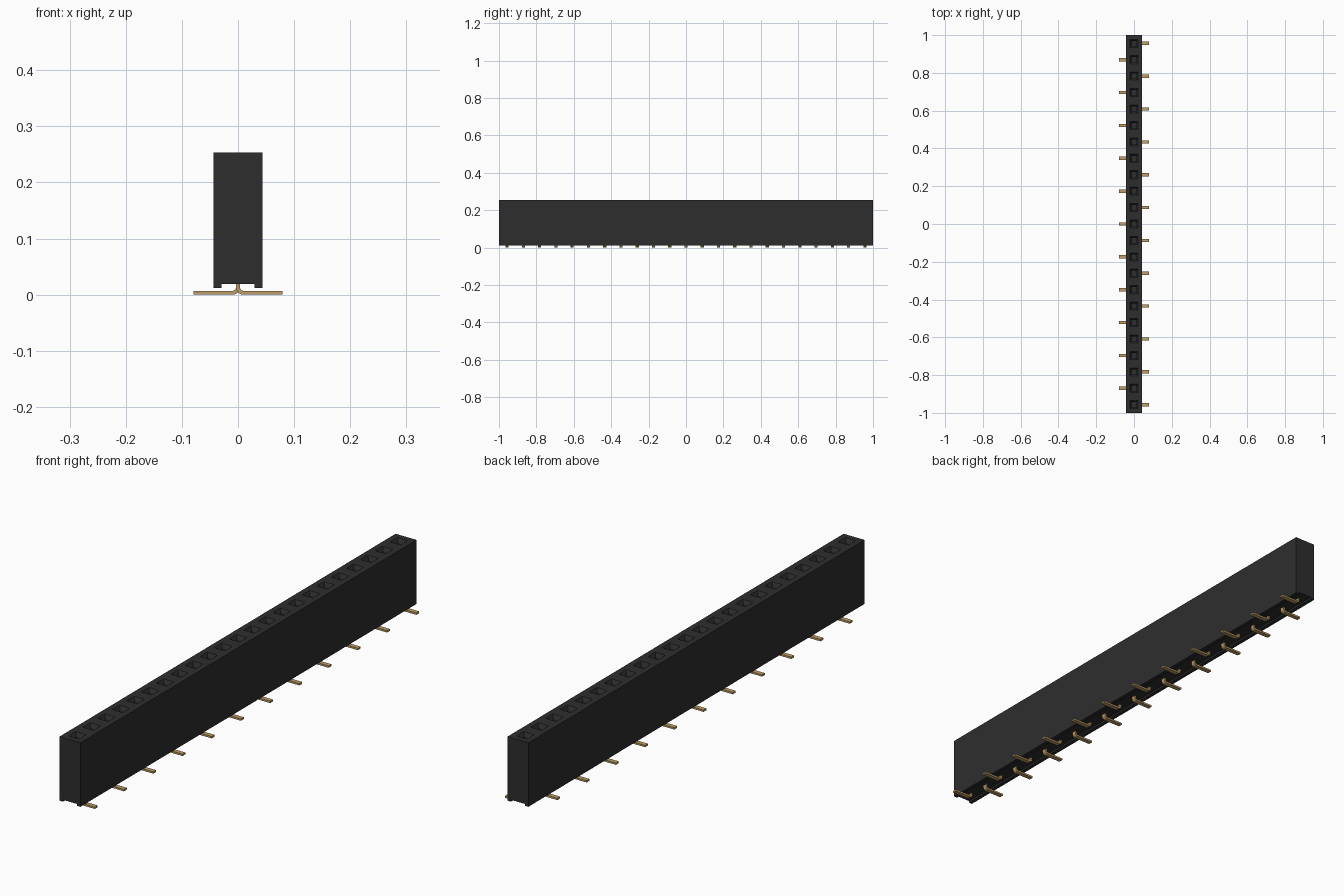
import bpy, bmesh, math
from mathutils import Vector

cube = bpy.data.objects.get("Cube")
if cube:
    bpy.data.objects.remove(cube, do_unlink=True)

PINS = 23
PITCH = 2.0 / PINS


def make_material(name, rgb, rough, metal=0.0):
    m = bpy.data.materials.new(name)
    m.use_nodes = True
    m.diffuse_color = (*rgb, 1)
    b = m.node_tree.nodes["Principled BSDF"]
    b.inputs["Base Color"].default_value = (*rgb, 1)
    b.inputs["Roughness"].default_value = rough
    b.inputs["Metallic"].default_value = metal
    return m


def extrude_profile(bm, profile, ys):
    """Sweep a closed x-z profile along y through the given stations."""
    rings = [[bm.verts.new((x, y, z)) for x, z in profile] for y in ys]
    n = len(profile)
    for a, b in zip(rings, rings[1:]):
        for i in range(n):
            j = (i + 1) % n
            bm.faces.new((a[i], a[j], b[j], b[i]))
    bm.faces.new(rings[0])
    bm.faces.new(rings[-1])
    bmesh.ops.recalc_face_normals(bm, faces=bm.faces)


def finish(bm, name, mat):
    me = bpy.data.meshes.new(name)
    bm.to_mesh(me)
    bm.free()
    me.materials.append(mat)
    return me


def add_object(name, mesh):
    ob = bpy.data.objects.new(name, mesh)
    bpy.context.collection.objects.link(ob)
    return ob


black = make_material("black plastic", (0.027, 0.027, 0.027), 0.6)
gold = make_material("gold plating", (0.51, 0.34, 0.13), 0.4)

# Housing: long block with a groove along the underside, one cell per socket
W, BOTTOM, GROOVE, TOP = 0.0435, 0.012, 0.019, 0.253
profile = [(-W, BOTTOM), (-0.029, BOTTOM), (-0.029, GROOVE), (0.029, GROOVE),
           (0.029, BOTTOM), (W, BOTTOM), (W, TOP), (-W, TOP)]
bm = bmesh.new()
extrude_profile(bm, profile, [-1 + i * PITCH for i in range(PINS + 1)])

# Sockets: square mouth, tapered lead-in, then a deep straight well
cells = [f for f in bm.faces if f.normal.z > 0.9 and f.calc_center_median().z > 0.2]
bmesh.ops.inset_individual(bm, faces=cells, thickness=0.022, use_even_offset=True)
bmesh.ops.inset_individual(bm, faces=cells, thickness=0.008, depth=-0.014,
                           use_even_offset=True)
for f in cells:
    well = bmesh.ops.extrude_discrete_faces(bm, faces=[f])["faces"][0]
    bmesh.ops.translate(bm, verts=well.verts, vec=Vector((0, 0, -0.16)))
bmesh.ops.recalc_face_normals(bm, faces=bm.faces)
add_object("housing", finish(bm, "housing", black))


# Contact pin: flat foot bent up into a vertical stem
def arc(cx, cz, r, a0, a1, steps=5):
    return [(cx + r * math.cos(math.radians(a0 + (a1 - a0) * i / steps)),
             cz + r * math.sin(math.radians(a0 + (a1 - a0) * i / steps)))
            for i in range(steps + 1)]


T = 0.007                      # sheet thickness
R = 0.006                      # inner bend radius
cx, cz = T / 2 + R, T + R      # bend centre
pin_profile = ([(0.079, 0), (0.079, T)]
               + arc(cx, cz, R, 270, 180)
               + [(T / 2, 0.1), (-T / 2, 0.1)]
               + arc(cx, cz, R + T, 180, 270))
bm = bmesh.new()
extrude_profile(bm, pin_profile, [-0.0085, 0.0085])
pin_mesh = finish(bm, "contact_pin", gold)

# Feet alternate left and right along the row
for i in range(PINS):
    pin = add_object(f"contact_pin_{i + 1:02d}", pin_mesh)
    pin.location.y = -1 + (i + 0.5) * PITCH
    pin.rotation_euler.z = math.pi * (i % 2)
